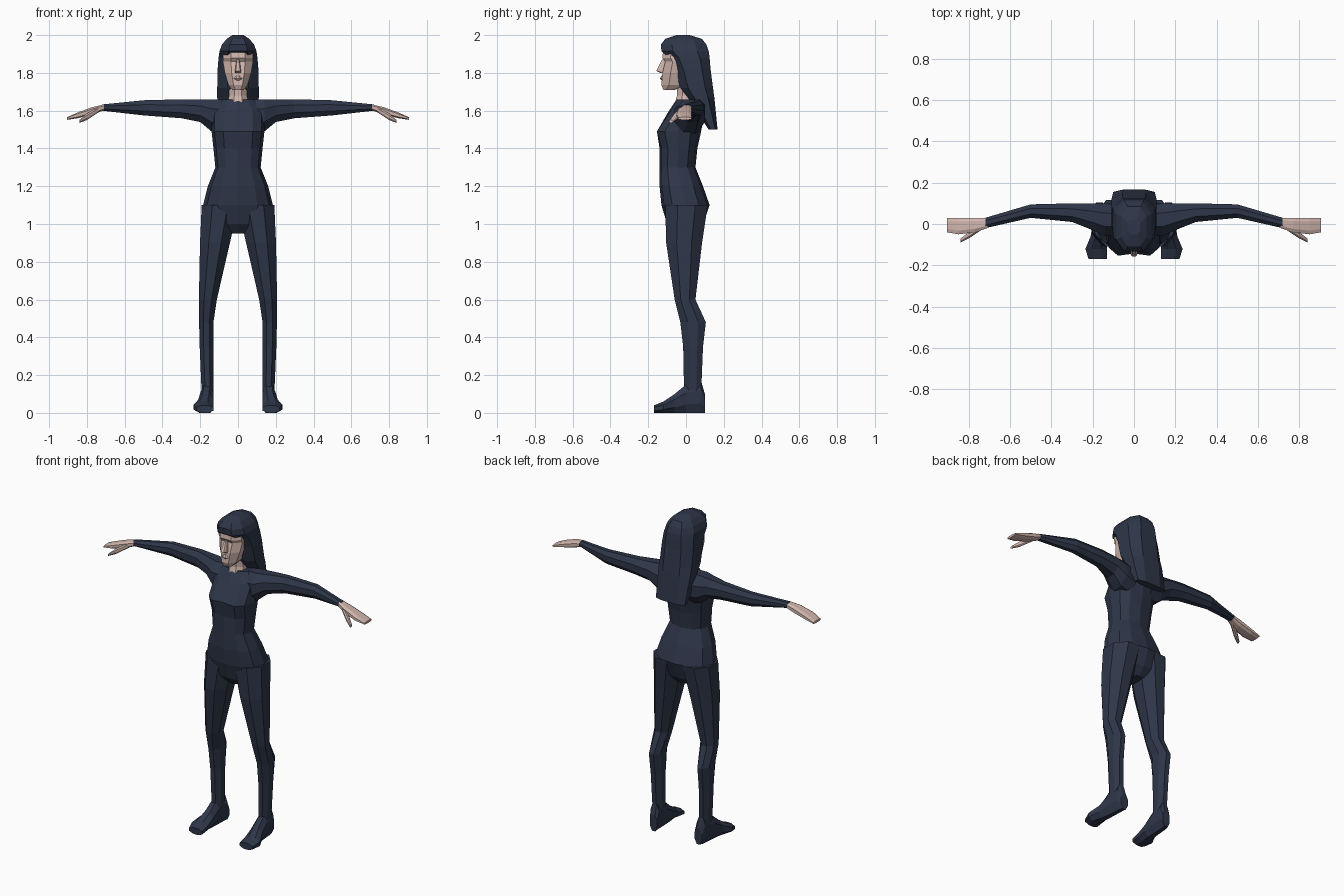
import bpy
import bmesh
from math import cos, sin, pi, copysign
from mathutils import Vector

if "Cube" in bpy.data.objects:
    bpy.data.objects.remove(bpy.data.objects["Cube"])


def material(name, colour):
    mat = bpy.data.materials.new(name)
    mat.use_nodes = True
    mat.diffuse_color = (*colour, 1)
    shader = mat.node_tree.nodes["Principled BSDF"]
    shader.inputs["Base Color"].default_value = (*colour, 1)
    return mat


navy = material("navy cloth", (.027, .037, .066))
skin = material("pale skin", (.64, .47, .42))


def place(axis, a, b, along):
    """Put section coordinates a, b at a distance along the loft axis."""
    if axis == "z":
        return Vector((a, b, along))
    if axis == "x":
        return Vector((along, a, b))
    return Vector((a, along, b))


def section(axis, ring, sides, square):
    """Faceted section filling the given extents; flat-fronted when it has eight sides."""
    along, a_min, a_max, b_min, b_max, *cleft = ring
    flat = sides == 8
    reach = cos(pi / sides) if flat else 1
    points = []
    for i in range(sides):
        angle = 2 * pi * (i + flat / 2) / sides
        u, v = (copysign(abs(f(angle) / reach) ** square, f(angle)) for f in (cos, sin))
        a = (a_min + a_max) / 2 + u * (a_max - a_min) / 2
        b = (b_min + b_max) / 2 + v * (b_max - b_min) / 2
        if cleft and v < -.9 and abs(u) < .1:
            b += cleft[0]
        points.append(place(axis, a, b, along))
    return points


def loft(name, axis, rings, mat, sides=8, square=1, mirror=False):
    """Skin a row of sections into one closed, flat-shaded part."""
    bm = bmesh.new()
    loops = []
    for ring in rings:
        points = section(axis, ring, sides, square)
        loops.append([bm.verts.new(point) for point in points])
    for low, high in zip(loops, loops[1:]):
        for i in range(sides):
            j = (i + 1) % sides
            bm.faces.new((low[i], low[j], high[j], high[i]))
    bm.faces.new(loops[0])
    bm.faces.new(loops[-1])
    bmesh.ops.recalc_face_normals(bm, faces=bm.faces)
    mesh = bpy.data.meshes.new(name)
    bm.to_mesh(mesh)
    bm.free()
    mesh.materials.append(mat)
    part = bpy.data.objects.new(name, mesh)
    bpy.context.collection.objects.link(part)
    if mirror:
        part.modifiers.new("other side", "MIRROR")


def centred(rows):
    """Expand (height, half width, front, back, cleft) rows to symmetric rings."""
    return [(height, -width, width, *depth) for height, width, *depth in rows]


def leg_ring(height, front, back):
    """The inner thigh slopes out from the crotch; the outside bows gently."""
    inner = min(.13, .25 - .23 * height)
    outer = .187 + .02 * sin(pi * height / 1.2)
    return height, inner, outer, front, back


def foot_ring(along, outer, top):
    """The sole is flat and the inner edge straight."""
    return along, .13, outer, 0, top


def arm_ring(along, front, back, bottom):
    """The top of the arm is level to the elbow, then drops to the wrist."""
    top = 1.66 - .1 * max(0, along - .45)
    return along, front, back, bottom, top


def hand_ring(along, front, thickness):
    """The hand droops steadily towards the fingertips."""
    middle = 1.83 - .3 * along
    return along, front, .03, middle - thickness, middle + thickness


# Torso, from crotch to collar, with a cleft between the breasts
loft("torso", "z", centred([
    (.95, .04, -.06, .05),
    (1, .15, -.1, .09),
    (1.1, .185, -.13, .125),
    (1.2, .16, -.14, .09),
    (1.3, .12, -.14, .05),
    (1.4, .13, -.14, .06),
    (1.49, .14, -.168, .08, .025),
    (1.6, .14, -.09, .1),
    (1.66, .09, -.05, .08)]), navy, sides=12, square=.85)

# Legs, from ankle to hip
legs = [(.1, -.01, .08), (.35, -.015, .09), (.48, -.03, .105),
        (.6, -.06, .05), (.9, -.105, .085), (1.1, -.11, .115)]
loft("legs", "z", [leg_ring(*row) for row in legs], navy, mirror=True)

# Feet, from heel to toe
feet = [(.1, .18, .1), (.08, .19, .17), (0, .2, .15),
        (-.06, .21, .1), (-.12, .235, .06), (-.17, .22, .04)]
loft("feet", "y", [foot_ring(*row) for row in feet], navy, mirror=True)

# Arms, from inside the chest to the wrist
arms = [(.06, -.05, .09, 1.47), (.14, -.06, .1, 1.49), (.2, -.03, .1, 1.54),
        (.3, .01, .1, 1.56), (.5, .03, .095, 1.575), (.72, -.02, .03, 1.6)]
loft("arms", "x", [arm_ring(*row) for row in arms], navy, mirror=True)

# Hands: palm with fingers, then thumbs
hands = [(.71, -.02, .015), (.77, -.04, .02), (.85, -.05, .015), (.905, -.04, .007)]
loft("hands", "x", [hand_ring(*row) for row in hands], skin, square=.7, mirror=True)
loft("thumbs", "x", [
    (.74, -.03, 0, 1.59, 1.62),
    (.8, -.07, -.04, 1.55, 1.585),
    (.84, -.09, -.07, 1.535, 1.55)], skin, mirror=True)

# Neck and face
loft("neck", "z", centred([
    (1.645, .055, -.057, .05),
    (1.68, .047, -.048, .05),
    (1.77, .045, -.05, .05)]), skin)
loft("face", "z", centred([
    (1.71, .03, -.12, -.06),
    (1.735, .05, -.13, .02),
    (1.8, .07, -.125, .04),
    (1.86, .08, -.11, .04),
    (1.88, .08, -.125, .04),
    (1.93, .075, -.12, .04)]), skin, square=.85)
loft("nose", "z", centred([
    (1.8, .016, -.135, -.1),
    (1.81, .016, -.157, -.1),
    (1.87, .008, -.128, -.1)]), skin, square=.5)
loft("lips", "z", centred([
    (1.76, .01, -.13, -.1),
    (1.77, .025, -.138, -.1),
    (1.785, .01, -.13, -.1)]), skin)

# Long hair: a drape behind the shoulders rising into a cap with a fringe
loft("hair", "z", centred([
    (1.5, .1, .12, .167),
    (1.67, .11, .01, .15),
    (1.72, .11, -.03, .143),
    (1.82, .108, -.06, .13),
    (1.88, .103, -.09, .125),
    (1.915, .098, -.13, .12),
    (1.95, .085, -.133, .108),
    (1.98, .06, -.11, .085),
    (2, .03, -.05, .02)]), navy, square=.75)
